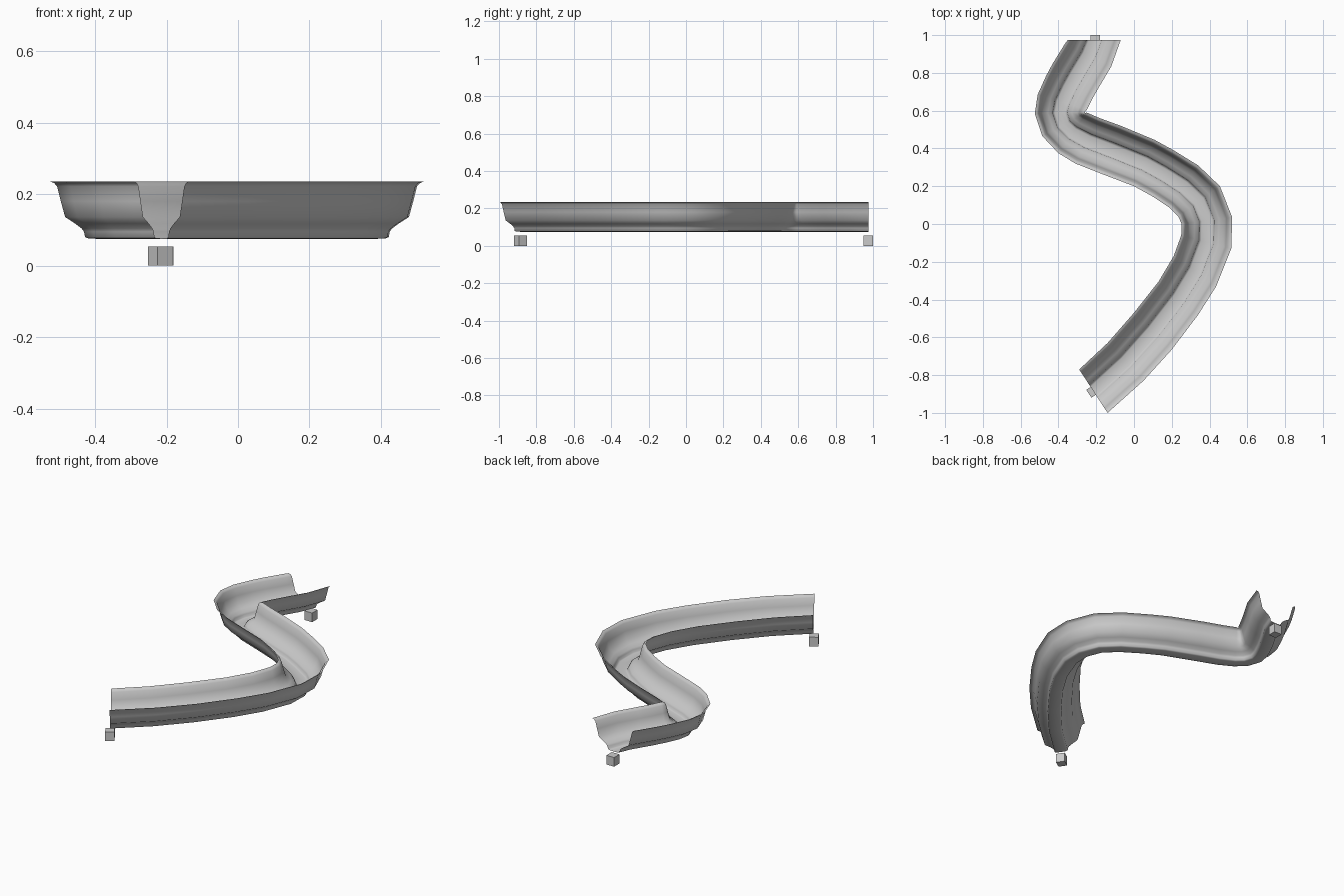
import bpy, bmesh, math

if "Cube" in bpy.data.objects:
    bpy.data.objects.remove(bpy.data.objects["Cube"])

# Lip edges of the winding channel: (left x, left y, right x, right y)
stations = [
    (-.35, .975, -.07, .975), (-.365, .955, -.12, .835), (-.43, .85, -.185, .725),
    (-.465, .785, -.225, .655), (-.51, .685, -.25, .605), (-.525, .585, -.26, .592),
    (-.485, .465, -.258, .588), (-.40, .375, -.25, .59), (-.31, .32, -.18, .56),
    (-.17, .265, -.07, .52), (0, .20, .11, .445), (.10, .145, .21, .39),
    (.19, .085, .34, .31), (.235, .04, .455, .20), (.252, 0, .52, .035),
    (.25, -.06, .515, -.13), (.21, -.17, .435, -.33), (.13, -.305, .34, -.48),
    (0, -.47, .20, -.665), (-.14, -.63, .05, -.83), (-.29, -.77, -.14, -1.0)]

# Half cross-section: (fraction of half width, height), mirrored below
half = [(1, .235), (.92, .231), (.86, .222), (.78, .18), (.69, .136),
        (.48, .118), (.34, .104), (.29, .095), (.27, .08), (.2, .076)]
profile = [(-f, z) for f, z in half] + [(0, .075)] + half[::-1]

# Channel: one thin open sheet swept through the stations
bm = bmesh.new()
rows = []
for lx, ly, rx, ry in stations:
    row = []
    for f, z in profile:
        t = (f + 1) / 2
        row.append(bm.verts.new((lx + (rx - lx) * t, ly + (ry - ly) * t, z)))
    rows.append(row)
for a, b in zip(rows, rows[1:]):
    for i in range(len(profile) - 1):
        bm.faces.new((a[i], b[i], b[i + 1], a[i + 1]))
mesh = bpy.data.meshes.new("channel")
bm.to_mesh(mesh)
bm.free()
for p in mesh.polygons:
    p.use_smooth = True
channel = bpy.data.objects.new("channel", mesh)
bpy.context.collection.objects.link(channel)


# Small end blocks below both ends
def block(name, x, y, angle):
    bpy.ops.mesh.primitive_cube_add(size=1, location=(x, y, .027),
                                    rotation=(0, 0, math.radians(angle)))
    ob = bpy.context.object
    ob.name = name
    ob.scale = (.05, .05, .054)


block("back_end_block", -.205, .975, 0)
block("front_end_block", -.218, -.885, 33)
